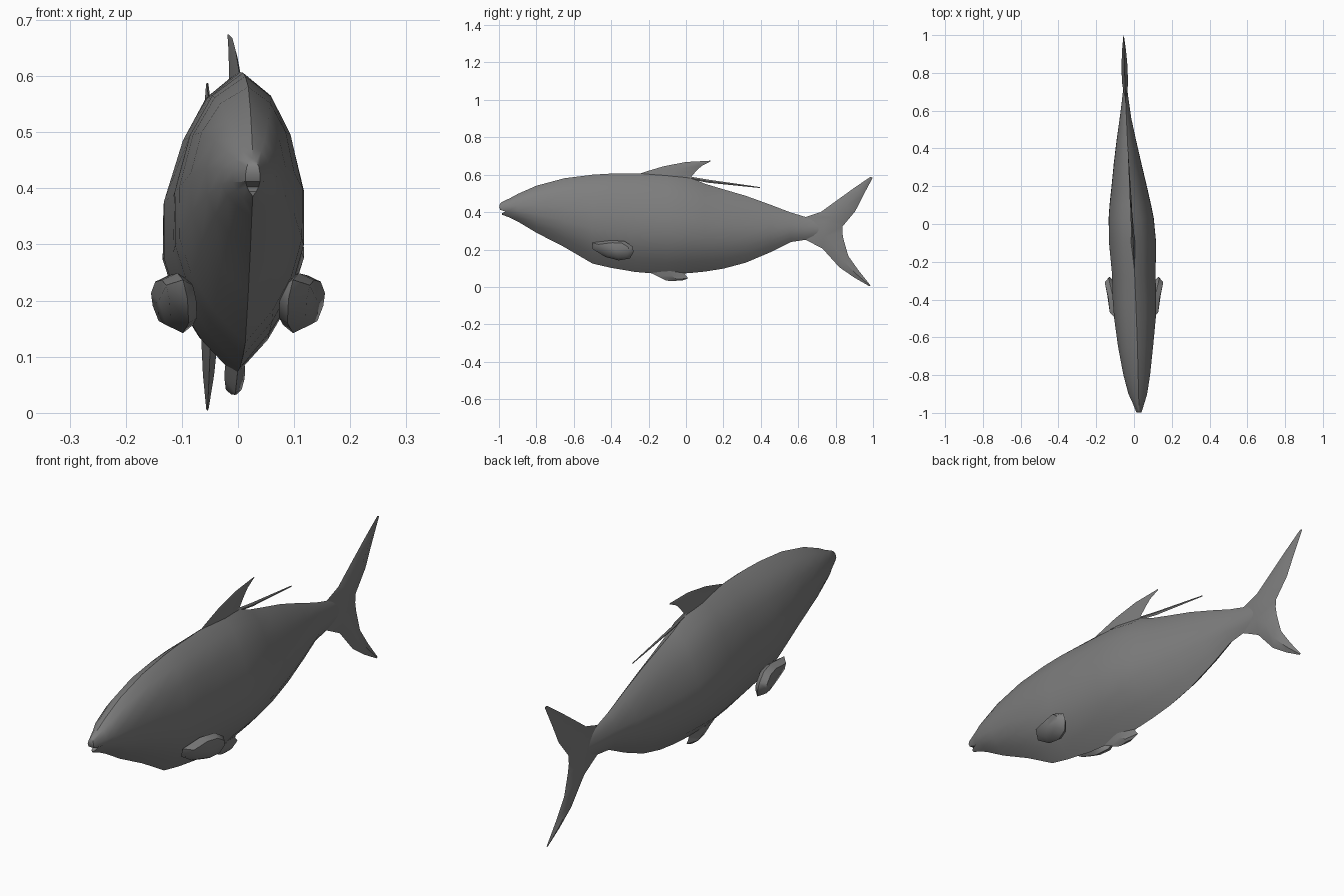
import bpy, bmesh, math
from mathutils import Vector

if "Cube" in bpy.data.objects:
    bpy.data.objects.remove(bpy.data.objects["Cube"])

grey = bpy.data.materials.new("slate grey")
grey.diffuse_color = (0.21, 0.21, 0.21, 1)
grey.use_nodes = True
grey.node_tree.nodes["Principled BSDF"].inputs["Base Color"].default_value = grey.diffuse_color


def mid_x(y):
    """Gentle sideways bend of the spine."""
    pts = [(-1, .027), (-.6, .017), (-.3, .005), (0, -.010), (.3, -.028), (.6, -.042), (.75, -.048), (1, -.055)]
    for (y0, x0), (y1, x1) in zip(pts, pts[1:]):
        if y <= y1:
            return x0 + (x1 - x0) * (y - y0) / (y1 - y0)
    return pts[-1][1]


def finish(name, bm, angle=38):
    bmesh.ops.recalc_face_normals(bm, faces=bm.faces[:])
    mesh = bpy.data.meshes.new(name)
    bm.to_mesh(mesh)
    bm.free()
    mesh.materials.append(grey)
    mesh.shade_smooth()
    mesh.set_sharp_from_angle(angle=math.radians(angle))
    ob = bpy.data.objects.new(name, mesh)
    bpy.context.collection.objects.link(ob)
    return ob


def loft(name, rings, angle=38):
    """Skin a row of equal closed rings and close both ends with strips."""
    bm = bmesh.new()
    vs = [[bm.verts.new(p) for p in r] for r in rings]
    n = len(vs[0])
    for a, b in zip(vs, vs[1:]):
        for i in range(n):
            j = (i + 1) % n
            bm.faces.new((a[i], a[j], b[j], b[i]))
    for r in (vs[0], vs[-1]):
        for i in range(n // 2):
            quad = [r[i], r[i + 1], r[n - 1 - i], r[(n - i) % n]]
            face = list(dict.fromkeys(quad))
            if len(face) > 2:
                bm.faces.new(face)
    return finish(name, bm, angle)


def blade(name, pairs, thick):
    """Thin fin with a diamond section between leading and trailing edges (y, z)."""
    rings = []
    for (a, b), t in zip(pairs, thick):
        p, q = (Vector((mid_x(y), y, z)) for y, z in (a, b))
        m, off = (p + q) / 2, Vector((t, 0, 0))
        rings.append([p, m + off, q, m - off])
    return loft(name, rings)


# Body: y, bottom, top, left half width, right half width
stations = [
    (-.975, .386, .453, .013, .013), (-.94, .370, .475, .036, .032), (-.90, .350, .497, .054, .045),
    (-.80, .290, .541, .078, .063), (-.65, .213, .581, .103, .083),
    (-.50, .125, .600, .119, .103), (-.40, .102, .606, .123, .110),
    (-.27, .080, .607, .121, .112), (-.10, .066, .604, .129, .124),
    (.03, .075, .582, .124, .118), (.10, .082, .552, .115, .108), (.20, .098, .522, .098, .091),
    (.32, .130, .487, .079, .069), (.45, .185, .440, .057, .045),
    (.56, .240, .398, .036, .026), (.64, .252, .374, .022, .018),
    (.72, .270, .355, .010, .010)]
heights = [.12, .25, .39, .58, .78, .92]
head = [.47, .80, .98, 1, .83, .50]
rear = [.47, .80, .99, .97, .66, .35]
snout = {0: -.008, .12: -.010, .25: .010, .39: -.018, .58: -.024, .78: -.022, .92: -.018, 1: -.012}
rings = []
for k, (y, lo, hi, wl, wr) in enumerate(stations):
    # section is full at the head and pinched towards the ridge at the rear
    f = min(1, max(0, (y + .8) / 1.1))
    profile = [(t, a + (b - a) * f) for t, a, b in zip(heights, head, rear)]
    outline = [(0, 0)] + [(w * wr, t) for t, w in profile] + [(0, 1)]
    outline += [(-w * wl, t) for t, w in reversed(profile)]
    # the first ring is pushed in at one height to form the mouth
    rings.append([(mid_x(y) + x, y + (snout[t] if k == 0 else 0), lo + t * (hi - lo))
                  for x, t in outline])
loft("body", rings)

# Forked tail, lower tip to upper tip
blade("tail_fin", [
    ((.980, .004), (.987, .008)), ((.90, .050), (.925, .085)), ((.82, .105), (.868, .165)),
    ((.73, .205), (.842, .255)), ((.64, .252), (.836, .29)), ((.64, .374), (.838, .325)),
    ((.72, .400), (.855, .345)), ((.80, .458), (.905, .405)), ((.90, .530), (.948, .490)),
    ((.985, .588), (.999, .585))],
    [.002, .010, .015, .016, .015, .015, .016, .015, .010, .002])

# Dorsal fin and the thin spine behind it
blade("dorsal_fin", [
    ((-.28, .595), (.06, .555)), ((-.20, .621), (.030, .592)), ((-.12, .645), (.055, .620)),
    ((0, .668), (.085, .648)), ((.13, .675), (.132, .671))], [.012, .010, .008, .005, .001])
blade("dorsal_spine", [
    ((.00, .594), (.05, .570)), ((.11, .575), (.12, .557)), ((.395, .534), (.395, .529))],
    [.004, .005, .001])

# Small belly fin
blade("belly_fin", [
    ((-.20, .080), (.01, .088)), ((-.15, .056), (-.005, .066)), ((-.11, .036), (.012, .046)),
    ((-.09, .032), (-.02, .034))], [.018, .018, .014, .005])

# Side fins: rounded, bulging paddles
rim = [(.098, -.50, .237), (.108, -.40, .249), (.124, -.33, .245), (.134, -.287, .218),
       (.130, -.280, .188), (.116, -.300, .152), (.098, -.36, .142), (.088, -.43, .160), (.090, -.50, .203)]
for side, name in ((1, "right_side_fin"), (-1, "left_side_fin")):
    bm = bmesh.new()
    outer = [bm.verts.new((side * x, y, z)) for x, y, z in rim]
    centre = sum((Vector(p) for p in rim), Vector()) / len(rim)
    for bulge in (.032, -.024):
        ring = []
        for p in rim:
            q = centre.lerp(Vector(p), .75) + Vector((bulge * .85, 0, 0))
            ring.append(bm.verts.new((side * q.x, q.y, q.z)))
        hub = bm.verts.new((side * (centre.x + bulge), centre.y, centre.z))
        for i in range(len(rim)):
            j = (i + 1) % len(rim)
            bm.faces.new((outer[i], outer[j], ring[j], ring[i]))
            bm.faces.new((ring[i], ring[j], hub))
    finish(name, bm, 50)
